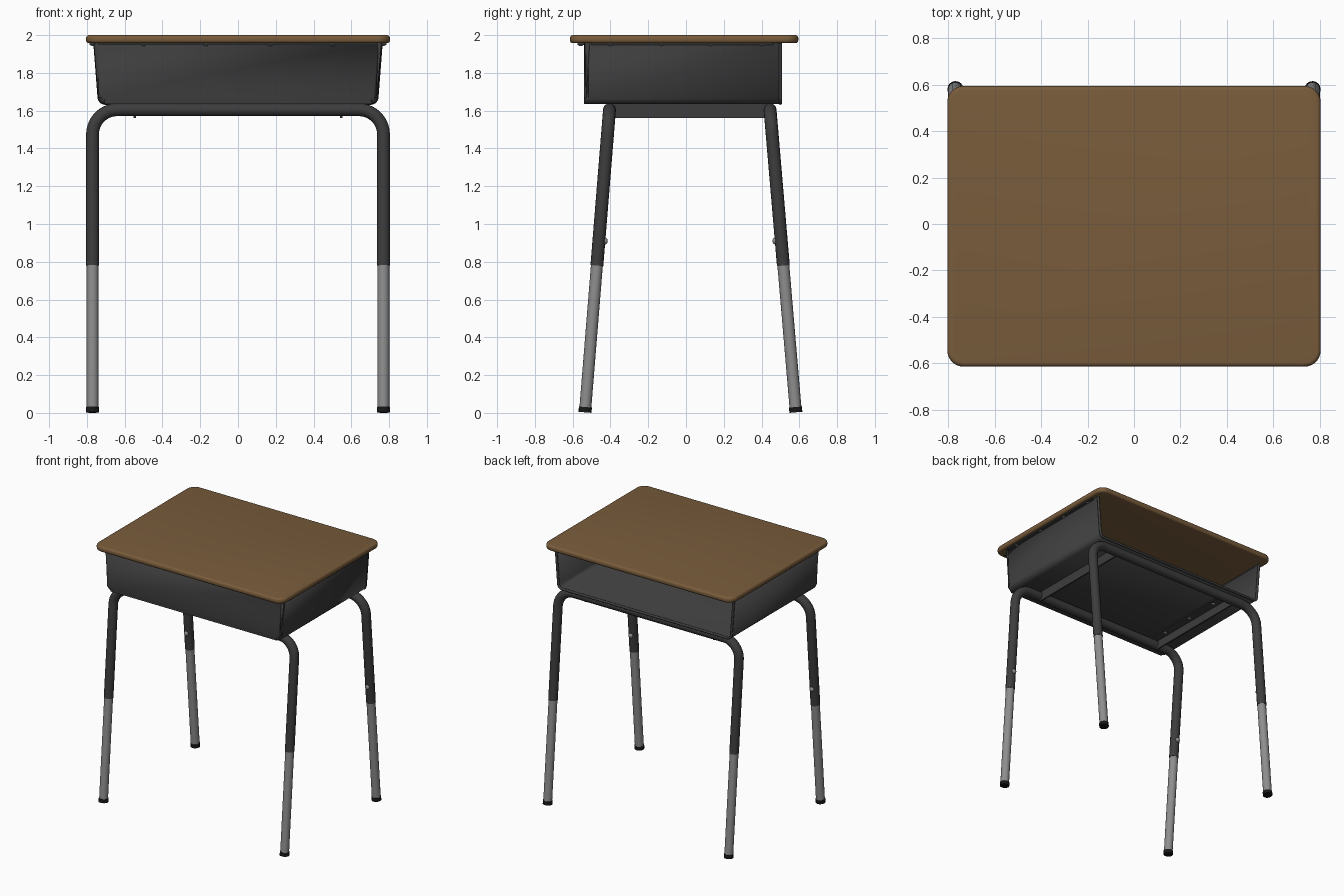
import bpy, bmesh, math
from mathutils import Vector

if "Cube" in bpy.data.objects:
    bpy.data.objects.remove(bpy.data.objects["Cube"])


def material(name, rgb):
    m = bpy.data.materials.new(name)
    m.diffuse_color = (*rgb, 1)
    m.use_nodes = True
    m.node_tree.nodes["Principled BSDF"].inputs["Base Color"].default_value = m.diffuse_color
    return m


WOOD = material("brown laminate", (0.19, 0.107, 0.044))
DARK = material("dark painted steel", (0.046, 0.046, 0.046))
GREY = material("grey steel", (0.27, 0.27, 0.27))
BLACK = material("black rubber", (0.009, 0.009, 0.009))


def finish(name, bm, mat, angle=40):
    bmesh.ops.recalc_face_normals(bm, faces=bm.faces)
    me = bpy.data.meshes.new(name)
    bm.to_mesh(me)
    bm.free()
    return add(name, me, mat, angle)


def add(name, me, mat, angle=40):
    me.materials.clear()
    me.materials.append(mat)
    ob = bpy.data.objects.new(name, me)
    bpy.context.collection.objects.link(ob)
    bpy.ops.object.select_all(action='DESELECT')
    ob.select_set(True)
    bpy.context.view_layer.objects.active = ob
    bpy.ops.object.shade_smooth_by_angle(angle=math.radians(angle))
    return ob


def tube(name, points, radius, mat):
    cu = bpy.data.curves.new(name, 'CURVE')
    cu.dimensions = '3D'
    cu.bevel_depth = radius
    cu.bevel_resolution = 6
    cu.use_fill_caps = True
    sp = cu.splines.new('POLY')
    sp.points.add(len(points) - 1)
    for p, co in zip(sp.points, points):
        p.co = (*co, 1)
    tmp = bpy.data.objects.new(name + " path", cu)
    bpy.context.collection.objects.link(tmp)
    bpy.context.view_layer.update()
    me = bpy.data.meshes.new_from_object(tmp.evaluated_get(bpy.context.evaluated_depsgraph_get()))
    bpy.data.objects.remove(tmp)
    return add(name, me, mat)


def box(name, lo, hi, mat):
    bm = bmesh.new()
    bmesh.ops.create_cube(bm, size=1)
    lo, hi = Vector(lo), Vector(hi)
    for v in bm.verts:
        v.co = (lo + hi) / 2 + v.co * (hi - lo)
    return finish(name, bm, mat)


def screw(name, loc, radius, flat, mat):
    # domed head, flattened along z or y
    bm = bmesh.new()
    bmesh.ops.create_uvsphere(bm, u_segments=12, v_segments=8, radius=radius)
    for v in bm.verts:
        v.co = Vector(loc) + v.co * Vector(flat)
    return finish(name, bm, mat, 60)


def arc(cx, cz, r, a0, a1, n):
    return [(cx + r * math.cos(math.radians(a0 + (a1 - a0) * i / n)),
             cz + r * math.sin(math.radians(a0 + (a1 - a0) * i / n))) for i in range(n + 1)]


# Tabletop: rounded rectangle slab with a bullnose edge
bm = bmesh.new()
R, X, Y0, Y1 = 0.07, 0.805, -0.615, 0.595
outline = []
for cx, cy, a in ((X - R, Y1 - R, 0), (R - X, Y1 - R, 90), (R - X, Y0 + R, 180), (X - R, Y0 + R, 270)):
    outline += arc(cx, cy, R, a, a + 90, 8)
face = bm.faces.new([bm.verts.new((x, y, 1.957)) for x, y in outline])
ext = bmesh.ops.extrude_face_region(bm, geom=[face])
for v in [g for g in ext['geom'] if isinstance(g, bmesh.types.BMVert)]:
    v.co.z = 2.0
rims = [e for e in bm.edges if abs(e.verts[0].co.z - e.verts[1].co.z) < 1e-5]
bmesh.ops.bevel(bm, geom=rims, offset=0.017, segments=4, profile=0.5, affect='EDGES')
finish("tabletop", bm, WOOD)

# Book box: tapered U section, closed at the front and open at the back
section = ([(-0.757, 1.957)] + arc(-0.703, 1.672, 0.032, 180, 270, 5)
           + arc(0.703, 1.672, 0.032, 270, 360, 5) + [(0.757, 1.957)])
bm = bmesh.new()
front = [bm.verts.new((x, -0.535, z)) for x, z in section]
back = [bm.verts.new((x, 0.503, z)) for x, z in section]
for i in range(len(section) - 1):
    bm.faces.new((front[i], front[i + 1], back[i + 1], back[i]))
panel = bm.faces.new(front)
bmesh.ops.bevel(bm, geom=[e for e in panel.edges if len(e.link_faces) == 2],
                offset=0.02, segments=4, profile=0.5, affect='EDGES')
book_box = finish("book_box", bm, DARK)
mod = book_box.modifiers.new("sheet thickness", 'SOLIDIFY')
mod.thickness = 0.012
mod.offset = 0
tube("box_opening_rim", [(x, 0.5, z) for x, z in section], 0.009, DARK)

# Mounting flanges and screws under the tabletop
box("front_flange", (-0.74, -0.575, 1.948), (0.74, -0.53, 1.958), DARK)
for x in (-0.5, -0.17, 0.17, 0.5):
    screw("front_flange_screw", (x, -0.557, 1.948), 0.012, (1, 1, 0.5), GREY)
for s in (-1, 1):
    a, b = sorted((s * 0.75, s * 0.785))
    box("side_flange", (a, -0.5, 1.948), (b, 0.46, 1.958), DARK)
    for y in (-0.4, -0.13, 0.13, 0.4):
        screw("side_flange_screw", (s * 0.77, y, 1.948), 0.011, (1, 1, 0.5), GREY)

# Angle brackets joining the two leg frames, with screws into the box floor
for s in (-1, 1):
    a, b = sorted((s * 0.54, s * 0.552))
    box("bracket_web", (a, -0.405, 1.562), (b, 0.445, 1.636), DARK)
    a, b = sorted((s * 0.47, s * 0.552))
    box("bracket_flange", (a, -0.405, 1.626), (b, 0.445, 1.636), DARK)
    for y in (-0.25, 0.02, 0.29):
        screw("bracket_screw", (s * 0.505, y, 1.626), 0.014, (1, 1, 0.5), GREY)

# Leg frames: splayed upside-down U tubes, inner legs, feet and set screws
TOP, BEND, LX = 1.605, 0.13, 0.77
for name, y_top, y_foot in (("front", -0.405, -0.535), ("back", 0.445, 0.582)):
    def at(x, z):
        return (x, y_foot + (y_top - y_foot) * z / TOP, z)

    path = ([(-LX, 0.78)] + arc(BEND - LX, TOP - BEND, BEND, 180, 90, 10)
            + arc(LX - BEND, TOP - BEND, BEND, 90, 0, 10) + [(LX, 0.78)])
    tube(name + "_leg_frame", [at(x, z) for x, z in path], 0.034, DARK)
    inward = 1 if name == "front" else -1
    for s in (-1, 1):
        tube(name + "_lower_leg", [at(s * LX, 0.02), at(s * LX, 0.85)], 0.0315, GREY)
        tube(name + "_foot", [at(s * LX, 0.003), at(s * LX, 0.031)], 0.0345, BLACK)
        x, y, z = at(s * LX, 0.91)
        screw(name + "_leg_screw", (x, y + inward * 0.034, z), 0.018, (1, 0.7, 1), GREY)
